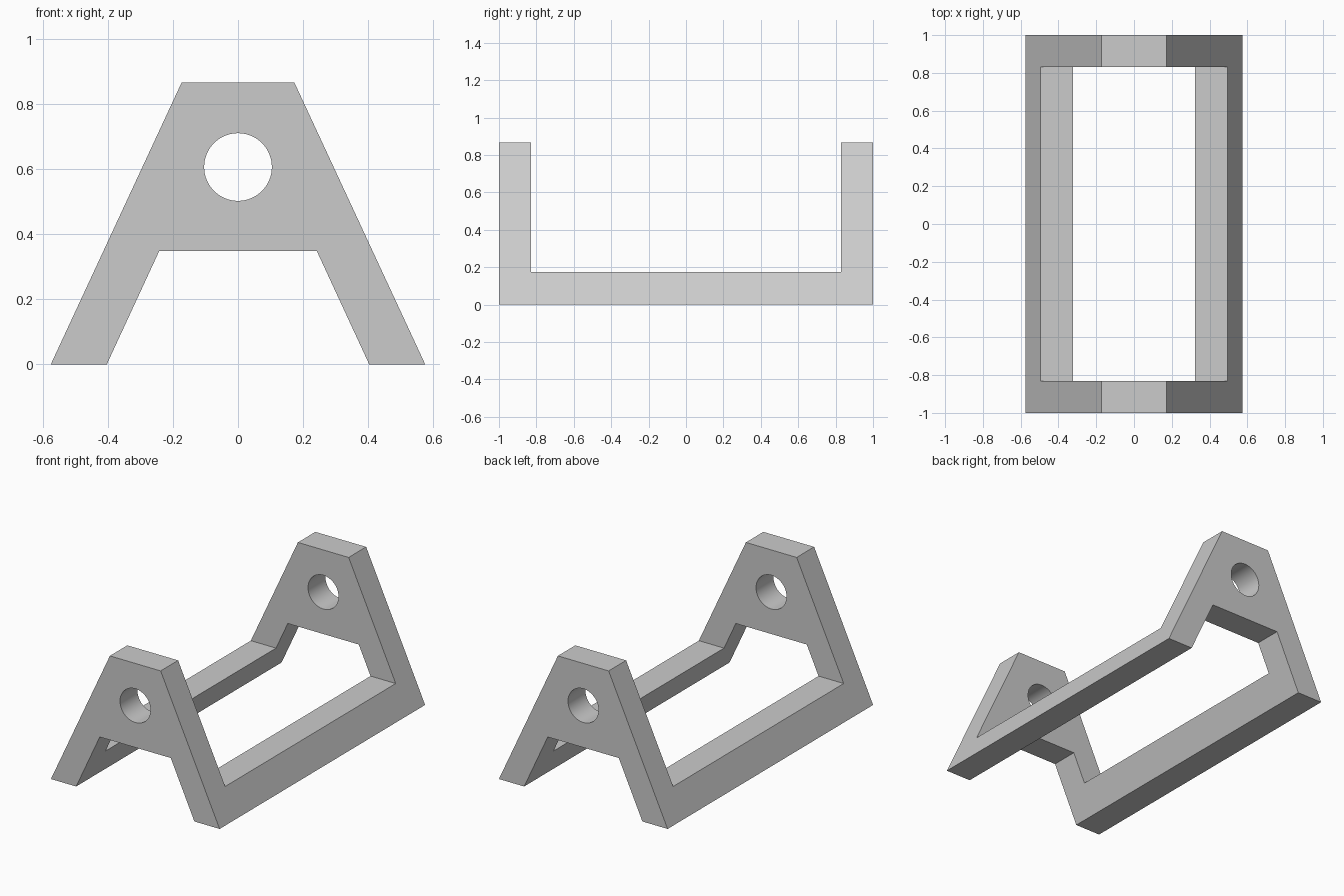
import bpy
import bmesh
from mathutils import Matrix

cube = bpy.data.objects.get("Cube")
if cube:
    bpy.data.objects.remove(cube, do_unlink=True)

HEIGHT, RAIL_HEIGHT = 0.866, 0.175
HALF_LENGTH, INNER_LENGTH = 1.0, 0.83
HOLE_Z, HOLE_RADIUS = 0.606, 0.104

grey = bpy.data.materials.new("plain grey")
grey.use_nodes = True
colour = (0.6, 0.6, 0.6, 1)
grey.diffuse_color = colour
grey.node_tree.nodes["Principled BSDF"].inputs["Base Color"].default_value = colour


def add_object(name, bm):
    bmesh.ops.recalc_face_normals(bm, faces=bm.faces)
    mesh = bpy.data.meshes.new(name)
    bm.to_mesh(mesh)
    bm.free()
    mesh.materials.append(grey)
    obj = bpy.data.objects.new(name, mesh)
    bpy.context.collection.objects.link(obj)
    return obj


def cut(target, cutter):
    cutter.hide_render = True
    mod = target.modifiers.new(cutter.name, 'BOOLEAN')
    mod.operation = 'DIFFERENCE'
    mod.solver = 'EXACT'
    mod.object = cutter
    bpy.context.view_layer.objects.active = target
    bpy.ops.object.modifier_apply(modifier=mod.name)
    bpy.data.objects.remove(cutter, do_unlink=True)


# A-shaped profile, mirrored in x and extruded along the full length
half = [(0.403, 0), (0.575, 0), (0.173, HEIGHT)]
crotch = (0.242, 0.348)
right_side = [crotch] + half
outline = right_side + [(-x, z) for x, z in reversed(right_side)]
bm = bmesh.new()
face = bm.faces.new([bm.verts.new((x, -HALF_LENGTH, z)) for x, z in outline])
ext = bmesh.ops.extrude_face_region(bm, geom=[face])
verts = [v for v in ext["geom"] if isinstance(v, bmesh.types.BMVert)]
bmesh.ops.translate(bm, verts=verts, vec=(0, 2 * HALF_LENGTH, 0))
frame = add_object("cradle_frame", bm)

# Open the middle above the rails, leaving the two end plates
bm = bmesh.new()
bmesh.ops.create_cube(bm, size=1, matrix=Matrix.Translation((0, 0, RAIL_HEIGHT + 0.5))
                      @ Matrix.Diagonal((2, 2 * INNER_LENGTH, 1, 1)))
cut(frame, add_object("middle_cutter", bm))

# Round axle hole through both end plates
bm = bmesh.new()
bmesh.ops.create_cone(bm, cap_ends=True, segments=64, radius1=HOLE_RADIUS,
                      radius2=HOLE_RADIUS, depth=3,
                      matrix=Matrix.Translation((0, 0, HOLE_Z))
                      @ Matrix.Rotation(1.5707963, 4, 'X'))
cut(frame, add_object("hole_cutter", bm))

# Smooth the hole walls, keep the frame edges crisp
bpy.ops.object.select_all(action='DESELECT')
frame.select_set(True)
bpy.context.view_layer.objects.active = frame
bpy.ops.object.shade_smooth_by_angle(angle=0.5)
